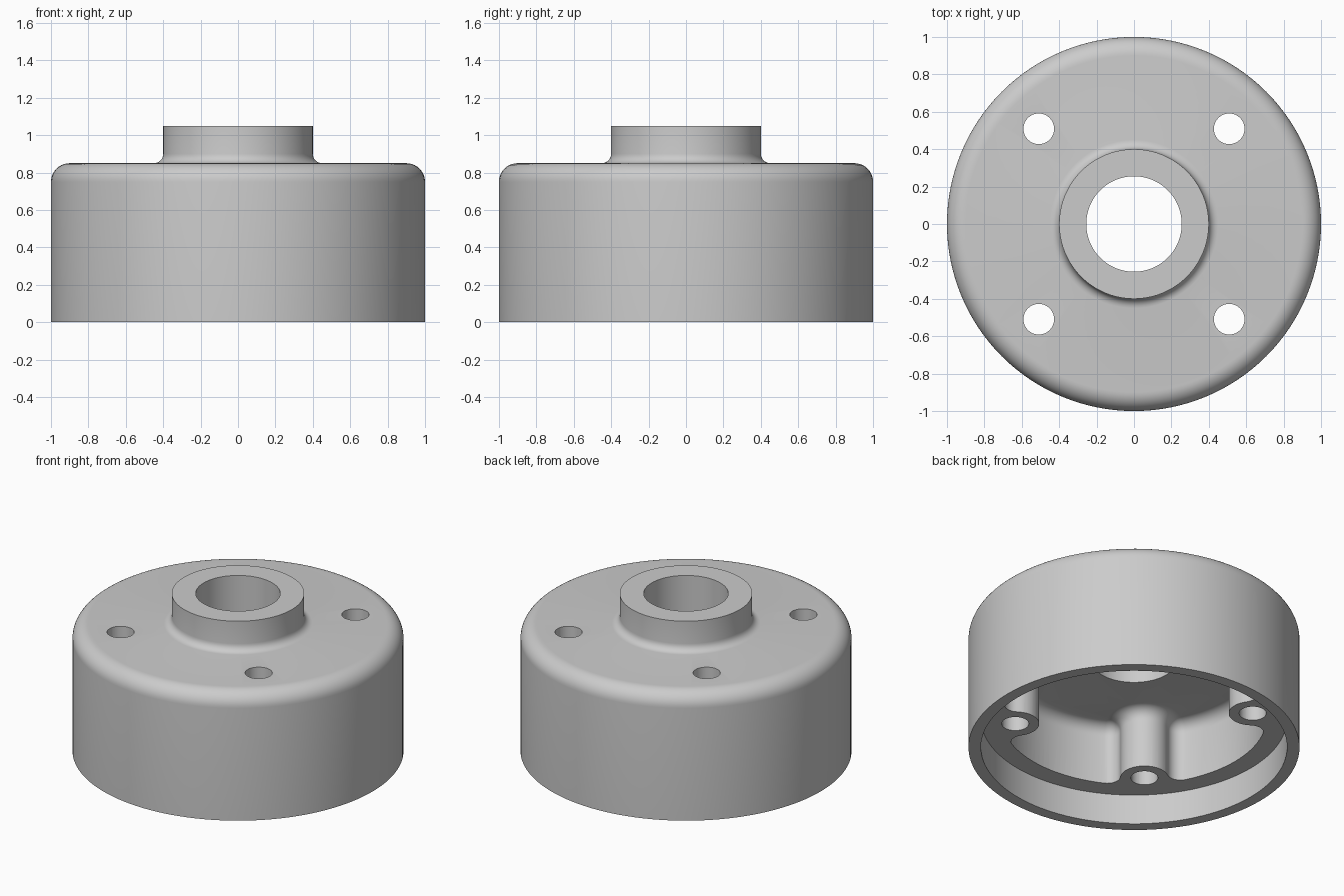
import bpy, bmesh
from math import sin, cos, pi, acos, atan2, radians

if "Cube" in bpy.data.objects:
    bpy.data.objects.remove(bpy.data.objects["Cube"])

GREY = bpy.data.materials.new("plain grey")
GREY.diffuse_color = (0.6, 0.6, 0.6, 1)
GREY.use_nodes = True
GREY.node_tree.nodes["Principled BSDF"].inputs["Base Color"].default_value = GREY.diffuse_color

SEG = 128
BOLT = 0.72            # distance of the bolt holes from the axis
WALL, BOSS, ROUND = 0.80, 0.145, 0.08   # pocket wall, boss and corner radii


def arc(cx, cy, r, a0, a1, n):
    """Points along an arc, both ends included."""
    return [(cx + r * cos(a0 + (a1 - a0) * i / n),
             cy + r * sin(a0 + (a1 - a0) * i / n)) for i in range(n + 1)]


def loft(name, rings, closed=False):
    """Join equal-length rings of 3D points; cap the ends or close the loop."""
    bm = bmesh.new()
    vs = [[bm.verts.new(p) for p in ring] for ring in rings]
    n = len(rings[0])
    pairs = list(zip(vs, vs[1:])) + ([(vs[-1], vs[0])] if closed else [])
    for a, b in pairs:
        for i in range(n):
            j = (i + 1) % n
            bm.faces.new((a[i], a[j], b[j], b[i]))
    if not closed:
        bm.faces.new(vs[0])
        bm.faces.new(vs[-1])
    bmesh.ops.recalc_face_normals(bm, faces=bm.faces)
    mesh = bpy.data.meshes.new(name)
    bm.to_mesh(mesh)
    bm.free()
    mesh.materials.append(GREY)
    ob = bpy.data.objects.new(name, mesh)
    bpy.context.collection.objects.link(ob)
    return ob


def circle(r, z, n, cx=0, cy=0):
    return [(cx + r * cos(2 * pi * i / n), cy + r * sin(2 * pi * i / n), z)
            for i in range(n)]


def pocket_outline(k, z):
    """Pocket outline with four bosses and rounded corners, inset by k."""
    d = WALL - ROUND
    phi = acos((d * d + BOLT ** 2 - (BOSS + ROUND) ** 2) / (2 * BOLT * d))
    fx, fy = d * cos(phi), d * sin(phi)
    beta = atan2(fy, fx - BOLT)
    quarter = arc(fx, -fy, ROUND - k, -phi, pi - beta, 8)
    quarter += arc(BOLT, 0, BOSS + k, 2 * pi - beta, beta, 20)[1:-1]
    quarter += arc(fx, fy, ROUND - k, beta - pi, phi, 8)
    quarter += arc(0, 0, WALL - k, phi, pi / 2 - phi, 20)[1:-1]
    pts = []
    for q in range(4):
        a = pi / 4 + q * pi / 2
        pts += [(x * cos(a) - y * sin(a), x * sin(a) + y * cos(a), z)
                for x, y in quarter]
    return pts


# Turned body: bore, hub, neck fillet, rounded shoulder, skirt and lower recess
profile = [(0.255, 1.05), (0.40, 1.05)]
profile += arc(0.45, 0.90, 0.05, pi, 1.5 * pi, 6)
profile += arc(0.90, 0.75, 0.10, pi / 2, 0, 10)
profile += [(1.0, 0.0), (0.925, 0.0), (0.925, 0.20), (0.255, 0.20)]
body = loft("hub_housing", [circle(r, z, SEG) for r, z in profile], closed=True)

# Pocket cutter with a rounded ceiling edge
f = 0.078
rings = [pocket_outline(0, 0.1)]
rings += [pocket_outline(f * (1 - cos(t)), 0.60 - f + f * sin(t))
          for t in (i * pi / 16 for i in range(9))]
cutters = [loft("pocket_cutter", rings)]

# Bolt hole cutters through the bosses
for q in range(4):
    a = pi / 4 + q * pi / 2
    x, y = BOLT * cos(a), BOLT * sin(a)
    cutters.append(loft("bolt_hole_cutter",
                        [circle(0.082, 0.1, 40, x, y), circle(0.082, 1.0, 40, x, y)]))

bpy.context.view_layer.objects.active = body
body.select_set(True)
for c in cutters:
    c.hide_render = True
    mod = body.modifiers.new("cut", 'BOOLEAN')
    mod.operation = 'DIFFERENCE'
    mod.solver = 'EXACT'
    mod.object = c
    bpy.ops.object.modifier_apply(modifier=mod.name)
    bpy.data.objects.remove(c)

bpy.ops.object.shade_smooth_by_angle(angle=radians(35))
